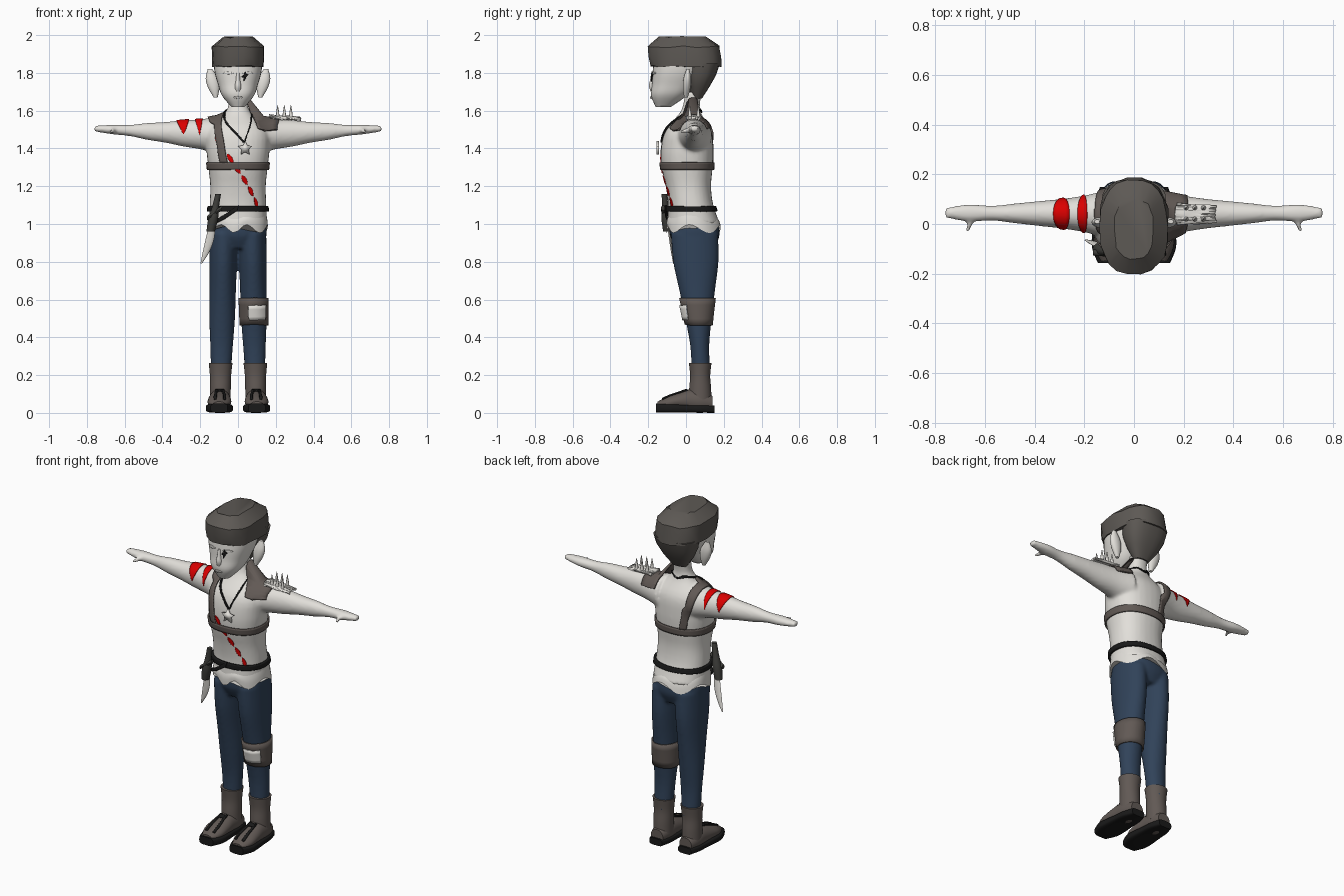
import bpy
import bmesh
import math
import random
from math import sin, cos, pi
from mathutils import Vector
from mathutils.bvhtree import BVHTree

random.seed(4)
if "Cube" in bpy.data.objects:
    bpy.data.objects.remove(bpy.data.objects["Cube"])


def material(name, red, green, blue):
    mat = bpy.data.materials.new(name)
    mat.use_nodes = True
    mat.diffuse_color = (red, green, blue, 1)
    shader = mat.node_tree.nodes["Principled BSDF"]
    shader.inputs["Base Color"].default_value = (red, green, blue, 1)
    return mat


PALE = material("pale", .76, .74, .7)
HAIR = material("hair_brown", .11, .1, .09)
LEATHER = material("leather_brown", .12, .1, .09)
DENIM = material("denim_blue", .03, .055, .1)
RED = material("red", .7, 0, 0)
BLACK = material("black", .01, .01, .01)
CHARCOAL = material("charcoal", .05, .05, .045)


def select(objects):
    bpy.ops.object.select_all(action='DESELECT')
    for ob in objects:
        ob.select_set(True)
    bpy.context.view_layer.objects.active = objects[0]


def finish(name, bm, mat, angle=50):
    bmesh.ops.recalc_face_normals(bm, faces=bm.faces)
    mesh = bpy.data.meshes.new(name)
    bm.to_mesh(mesh)
    bm.free()
    mesh.materials.append(mat)
    ob = bpy.data.objects.new(name, mesh)
    bpy.context.collection.objects.link(ob)
    select([ob])
    bpy.ops.object.shade_smooth_by_angle(angle=math.radians(angle))
    return ob


def spline(points, steps):
    """Smooth resampling of equally long tuples."""
    points = [Vector(p) for p in points]
    last = len(points) - 1
    result = []
    for i in range(last):
        before, here = points[max(i - 1, 0)], points[i]
        there, after = points[i + 1], points[min(i + 2, last)]
        for step in range(steps):
            t = step / steps
            leave, arrive = (there - before) / 2, (after - here) / 2
            turn = (there - here) * 3 - leave * 2 - arrive
            settle = (here - there) * 2 + leave + arrive
            result.append(here + leave * t + turn * (t * t) + settle * (t ** 3))
    return result + [points[last]]


def loft(name, mat, axis, start, end, wide, deep, bow=(0, 0, 0), side=1, sides=32,
         power=2, steps=4, jitter=0, warp=None, angle=50):
    """Evenly spaced rings from start to end; bow bends the middle, side mirrors x."""
    start, end, bow = Vector(start), Vector(end), Vector(bow)
    deep = deep or wide
    rings = []
    for i, (w, d) in enumerate(zip(wide, deep)):
        t = i / (len(wide) - 1)
        rings.append((*(start.lerp(end, t) + bow * sin(pi * t)), w, d))
    across, along = [Vector(v) for v in {'x': ((0, 1, 0), (0, 0, 1)),
                                         'y': ((1, 0, 0), (0, 0, 1)),
                                         'z': ((1, 0, 0), (0, 1, 0))}[axis]]
    bm = bmesh.new()
    loops = []
    for *centre, w, d in spline(rings, steps):
        loop = []
        for k in range(sides):
            c, s = cos(2 * pi * k / sides), sin(2 * pi * k / sides)
            co = Vector(centre)
            co += across * (w * math.copysign(abs(c) ** (2 / power), c))
            co += along * (d * math.copysign(abs(s) ** (2 / power), s))
            co += Vector([random.uniform(-jitter, jitter) for _ in co])
            co.x *= side
            loop.append(bm.verts.new(warp(co) if warp else co))
        loops.append(loop)
    for low, high in zip(loops, loops[1:]):
        for k in range(sides):
            bm.faces.new((low[k], low[k - 1], high[k - 1], high[k]))
    bm.faces.new(loops[0])
    bm.faces.new(loops[-1])
    return finish(name, bm, mat, angle)


def fuse(name, objects):
    """Melt overlapping pieces into one smooth skin."""
    select(objects)
    bpy.ops.object.join()
    ob = objects[0]
    ob.name = name
    remesh = ob.modifiers.new("remesh", 'REMESH')
    remesh.mode, remesh.voxel_size = 'VOXEL', .009
    ob.modifiers.new("smooth", 'SMOOTH').iterations = 5
    for modifier in list(ob.modifiers):
        bpy.ops.object.modifier_apply(modifier=modifier.name)
    bpy.ops.object.shade_smooth()
    return ob


def surface(ob):
    return BVHTree.FromPolygons([v.co for v in ob.data.vertices],
                                [tuple(f.vertices) for f in ob.data.polygons])


def plain(t):
    return 1


def pointed(t):
    return max(sin(pi * t), .02)


def ribbon(name, mat, tree, path, half, lift=.006, thick=.008, shape=plain, steps=6):
    """A band that follows a path and hugs a surface; half is its half width."""
    bm = bmesh.new()
    points, half = spline(path, steps), Vector(half)
    rows = []
    for i, point in enumerate(points):
        width = shape(i / (len(points) - 1))
        row = []
        for k in range(-2, 3):
            hit, normal = tree.find_nearest(point + half * (k / 2 * width))[:2]
            row.append(bm.verts.new(hit + normal * lift))
        rows.append(row)
    for low, high in zip(rows, rows[1:]):
        for k in range(len(low) - 1):
            bm.faces.new((low[k], low[k + 1], high[k + 1], high[k]))
    bmesh.ops.remove_doubles(bm, verts=bm.verts, dist=.0003)
    solid = finish(name, bm, mat).modifiers.new("thickness", 'SOLIDIFY')
    solid.thickness, solid.offset = thick, 0


def hoop(x, y, z, wide, deep, count=24):
    angles = [2 * pi * k / count for k in range(count + 1)]
    return [(x + wide * cos(a), y + deep * sin(a), z) for a in angles]


def arch(x, y, z, deep, high, lean=0, count=8):
    angles = [pi * k / count for k in range(count + 1)]
    return [(x + lean * sin(a), y - deep * cos(a), z + high * sin(a)) for a in angles]


# Torso, neck, arms and thumbs
pieces = [loft("torso", PALE, 'z', (0, .04, 1), (0, .04, 1.7),
               [.153, .15, .147, .157, .167, .16, .06, .05],
               [.14, .12, .12, .135, .138, .12, .05, .045], bow=(0, -.035, 0), power=2.3)]
for side in (1, -1):
    pieces.append(loft("arm", PALE, 'x', (.1, .04, 1.47), (.76, .045, 1.505),
                       [.1, .075, .06, .05, .04, .03, .035, .02],
                       [.1, .08, .07, .055, .045, .03, .025, .015], side=side))
    pieces.append(loft("thumb", PALE, 'y', (.67, -.03, 1.49), (.65, .04, 1.5),
                       [.008, .013, .017], None, side=side))
skin = surface(fuse("torso_and_arms", pieces))


# Ragged shirt hem
def ragged(co):
    wave = sin(5 * math.atan2(co.y, co.x) + 1)
    return co + Vector((0, 0, (1.05 - co.z) * wave * .3))


loft("shirt_hem", PALE, 'z', (0, .03, 1.05), (0, .04, .975), [.15, .155, .158],
     [.12, .138, .143], sides=48, power=2.3, warp=ragged)

# Trousers
pieces = [loft("hips", DENIM, 'z', (0, .05, .87), (0, .043, 1), [.1, .148, .148],
               [.1, .13, .13], power=2.3)]
for side in (1, -1):
    pieces.append(loft("leg", DENIM, 'z', (.09, .08, .2), (.075, .045, .95),
                       [.052, .06, .068, .07, .073, .075],
                       [.05, .05, .07, .095, .12, .125], side=side))
cloth = surface(fuse("trousers", pieces))

# Boots with dark stripes
for side, label in ((1, "left"), (-1, "right")):
    loft(label + "_boot_shaft", LEATHER, 'z', (.094, .075, .06), (.092, .075, .265),
         [.055, .055, .056, .063], [.06, .058, .053, .06], side=side)
    foot = loft(label + "_boot_foot", LEATHER, 'y', (.1, -.15, .04), (.094, .14, .05),
                [.035, .06, .062, .058, .055, .04], [.02, .035, .045, .06, .06, .04],
                bow=(0, 0, .02), side=side)
    loft(label + "_sole", BLACK, 'y', (.1, -.158, .026), (.095, .15, .02),
         [.045, .07, .07, .065, .06, .042], [.024, .024, .022, .02, .02, .02],
         side=side, power=4)
    upper = surface(foot)
    for offset in (-.03, .03):
        x = side * .095 + offset
        ribbon(label + "_boot_stripe", BLACK, upper, [(x, -.135, .09), (x, 0, .17)],
               (.009, 0, 0), lift=.003)
    ribbon(label + "_boot_bar", BLACK, upper,
           [(side * .095 + offset, -.02, .15) for offset in (-.03, .03)],
           (0, .012, .006), lift=.003)

# Knee wrap and pad
ribbon("knee_wrap", LEATHER, cloth, hoop(.086, .06, .535, .079, .095), (0, 0, .073))
ribbon("knee_pad", PALE, cloth, [(.04, -.06, .52), (.1, -.07, .52), (.165, -.01, .53)],
       (0, 0, .04), lift=.014)

# Chest band, shoulder strap and belts
ribbon("chest_band", LEATHER, skin, hoop(0, .01, 1.305, .18, .16), (0, 0, .02))
ribbon("shoulder_strap", LEATHER, skin, arch(-.09, .01, 1.32, .17, .3, lean=-.05),
       (.028, 0, 0))
ribbon("belt", BLACK, skin, hoop(0, .02, 1.08, .17, .14), (0, 0, .014), thick=.014)
ribbon("slung_belt", BLACK, skin, [(0, -.14, 1.085), (-.08, -.13, 1.04), (-.15, -.08, 1)],
       (.006, 0, .014), lift=.012, thick=.012)

# Knife
loft("knife_hilt", CHARCOAL, 'z', (-.145, -.1, .96), (-.105, -.115, 1.16),
     [.022, .026, .018, .015], None, sides=10)
loft("knife_guard", CHARCOAL, 'x', (-.165, -.115, 1.03), (-.085, -.12, 1.085),
     [.012, .013], None, sides=8)
loft("knife_blade", PALE, 'z', (-.195, -.065, .79), (-.14, -.09, .97),
     [.004, .017, .022, .02], [.003, .006, .007, .007], bow=(.008, 0, 0), sides=10)

# Red slashes down the chest and bands on the arm
stroke = Vector((.018, 0, -.026))
slashes = [Vector((-.045, -.16, 1.345)).lerp(Vector((.12, -.12, 1.11)), k / 4)
           for k in range(5)]
for middle in slashes + [Vector((-.135, -.15, 1.45))]:
    ribbon("red_slash", RED, skin, [middle - stroke, middle, middle + stroke],
           (.011, 0, .007), lift=.003, thick=.004, shape=pointed)
for x, half in ((-.295, .034), (-.21, .019)):
    ribbon("red_arm_band", RED, skin, arch(x, .04, 1.47, .11, .11), (half, 0, 0),
           lift=.003, thick=.004, shape=pointed)

# Spiked shoulder guard
ribbon("shoulder_pad", LEATHER, skin, arch(.175, .03, 1.53, .15, .13), (.05, 0, -.006))
ribbon("shoulder_plate", PALE, skin, arch(.26, .04, 1.6, .06, .08), (.08, 0, 0),
       lift=.016, thick=.014)
for x in (.21, .245, .28):
    for y in (.02, .065):
        loft("spike", PALE, 'z', (x, y, 1.56), (x, y, 1.63), [.011, .007, .001], None,
             sides=8, steps=1)

# Necklace with star pendant
ribbon("necklace", BLACK, skin,
       [(.04, -.18, 1.44), (.08, -.1, 1.57), (.08, .05, 1.61), (0, .13, 1.61),
        (-.08, .05, 1.61), (-.075, -.1, 1.57), (.035, -.18, 1.44)],
       (.005, 0, .002), lift=.005)
bm = bmesh.new()
corners = []
for k in range(10):
    radius = .02 if k % 2 else .04
    corners.append(bm.verts.new((.038 + radius * sin(k * pi / 5), -.142,
                                 1.4 + radius * cos(k * pi / 5))))
bm.faces.new(corners)
pendant = finish("star_pendant", bm, PALE)
pendant.modifiers.new("thickness", 'SOLIDIFY').thickness = .014

# Head, nose, ears, brows and lips
face = surface(loft("head", PALE, 'z', (0, -.12, 1.62), (0, -.03, 1.92),
                    [.035, .085, .106, .123, .128, .12],
                    [.04, .095, .115, .13, .135, .135], bow=(0, .02, 0), power=2.4))
loft("nose", PALE, 'z', (0, -.172, 1.69), (0, -.172, 1.8), [.012, .018, .012, .009],
     [.008, .024, .018, .012], sides=12)
for side in (1, -1):
    loft("ear", PALE, 'z', (.118, 0, 1.67), (.148, .01, 1.82), [.01, .03, .033, .012],
         [.01, .02, .02, .008], side=side, sides=16)
    ribbon("brow_ridge", PALE, face, [(side * .025, -.2, 1.8), (side * .088, -.17, 1.8)],
           (0, 0, .007), lift=.002, shape=pointed)
ribbon("lips", PALE, face, [(-.028, -.2, 1.665), (.028, -.2, 1.665)], (0, 0, .007),
       lift=.003, shape=pointed)

# Marked eye
ribbon("eye_scar", BLACK, face, [(.036, -.2, 1.755), (.044, -.2, 1.81)], (.009, 0, 0),
       thick=.004, shape=pointed)
ribbon("eye_mark", BLACK, face, [(.02, -.2, 1.78), (.06, -.2, 1.79)], (0, 0, .009),
       thick=.004, shape=pointed)

# Swept hair: nape and cap
loft("hair_nape", HAIR, 'z', (0, .06, 1.665), (0, .09, 1.85), [.045, .09, .12, .13],
     [.025, .055, .08, .09], sides=22, power=2.5, steps=1, angle=35)
loft("hair_cap", HAIR, 'z', (0, 0, 1.835), (0, -.02, 1.99), [.136, .139, .136, .08],
     [.188, .19, .19, .12], sides=22, power=2.6, steps=1, jitter=.005, angle=35)
